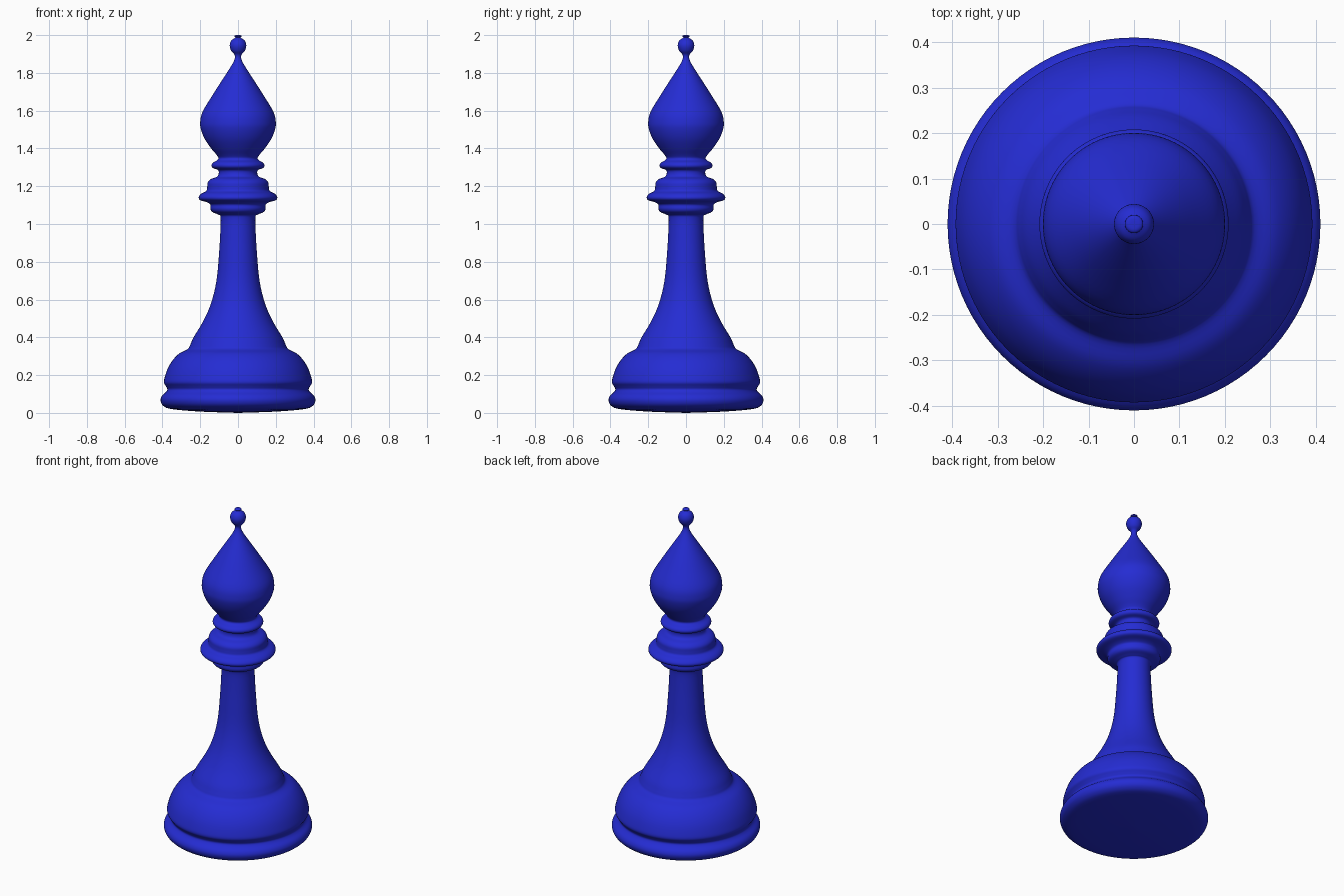
import bpy, bmesh, math
from mathutils import Vector

# Silhouette (radius, height) from bottom centre to top centre
BASE = [(0, 0), (0.2, 0.007), (0.35, 0.02), (0.395, 0.037), (0.41, 0.065), (0.403, 0.09),
        (0.382, 0.11), (0.374, 0.125), (0.382, 0.142), (0.392, 0.16), (0.389, 0.185),
        (0.372, 0.235), (0.345, 0.28), (0.31, 0.315), (0.266, 0.338)]
STEM = [(0.253, 0.36), (0.235, 0.4), (0.19, 0.475), (0.152, 0.555), (0.126, 0.64),
        (0.11, 0.73), (0.1, 0.85), (0.094, 0.95), (0.092, 1.035)]
COLLAR = [(0.105, 1.05), (0.135, 1.063), (0.146, 1.08), (0.146, 1.102), (0.165, 1.115),
          (0.2, 1.126), (0.208, 1.142), (0.195, 1.16), (0.168, 1.175), (0.163, 1.195),
          (0.16, 1.22), (0.143, 1.238), (0.112, 1.25), (0.102, 1.268), (0.106, 1.286),
          (0.132, 1.296), (0.14, 1.31), (0.132, 1.325), (0.11, 1.338), (0.104, 1.35)]
HEAD = [(0.115, 1.368), (0.142, 1.4), (0.176, 1.45), (0.196, 1.5), (0.2, 1.54),
        (0.187, 1.595), (0.133, 1.685), (0.082, 1.765), (0.04, 1.83), (0.019, 1.87)]
FINIAL = [(0.018, 1.895), (0.036, 1.917), (0.044, 1.945), (0.036, 1.97), (0.018, 1.984),
          (0.013, 1.988), (0.02, 1.993), (0.014, 1.999), (0, 2.0)]


def smooth_profile(points, steps=4):
    """Catmull-Rom curve through the silhouette points."""
    p = [Vector(q) for q in points]
    p = [p[0]] + p + [p[-1]]
    out = []
    for a, b, c, d in zip(p, p[1:], p[2:], p[3:]):
        for i in range(steps):
            t = i / steps
            out.append(0.5 * (2 * b + (c - a) * t + (2 * a - 5 * b + 4 * c - d) * t * t
                              + (3 * b - a - 3 * c + d) * t ** 3))
    return out + [p[-1]]


def lathe(name, profile, sides=96):
    bm = bmesh.new()
    verts = [bm.verts.new((max(r, 0), 0, max(z, 0))) for r, z in profile]
    edges = [bm.edges.new(e) for e in zip(verts, verts[1:])]
    bmesh.ops.spin(bm, geom=verts + edges, cent=(0, 0, 0), axis=(0, 0, 1),
                   angle=2 * math.pi, steps=sides)
    bmesh.ops.remove_doubles(bm, verts=bm.verts, dist=0.00005)
    bmesh.ops.recalc_face_normals(bm, faces=bm.faces)
    for f in bm.faces:
        f.smooth = True
    mesh = bpy.data.meshes.new(name)
    bm.to_mesh(mesh)
    bm.free()
    obj = bpy.data.objects.new(name, mesh)
    bpy.context.collection.objects.link(obj)
    return obj


# Turned one-piece body
piece = lathe("chess_bishop", smooth_profile(BASE + STEM + COLLAR + HEAD + FINIAL))
blue = bpy.data.materials.new("blue")
blue.diffuse_color = (0.018, 0.025, 0.65, 1)
piece.data.materials.append(blue)
